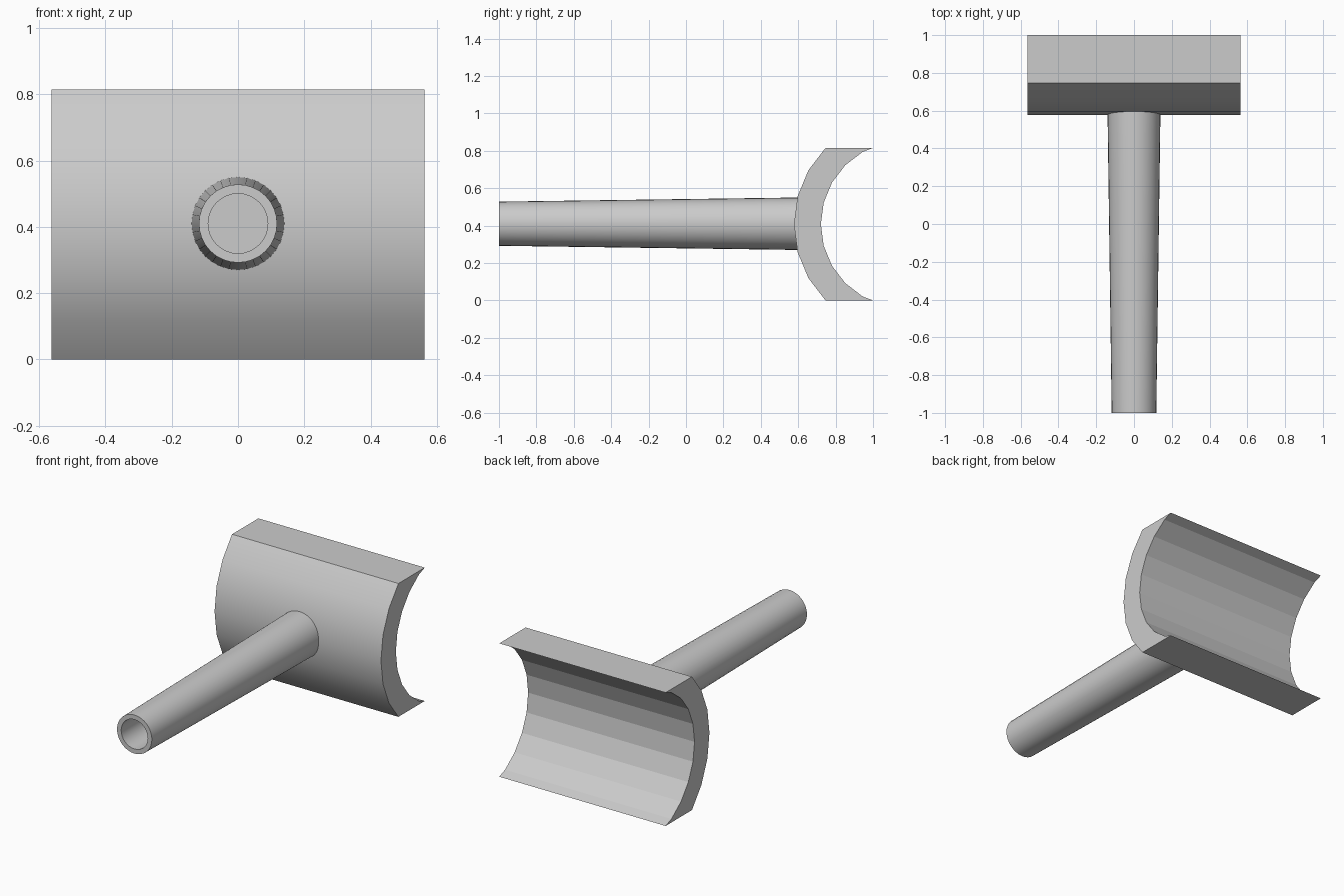
import bpy, bmesh
from math import sin, cos, pi, radians

if "Cube" in bpy.data.objects:
    bpy.data.objects.remove(bpy.data.objects["Cube"])

HALF_W, MID_Z = 0.5625, 0.4075
SIDES = 32


def finish(name, bm):
    bmesh.ops.recalc_face_normals(bm, faces=bm.faces)
    mesh = bpy.data.meshes.new(name)
    bm.to_mesh(mesh)
    bm.free()
    obj = bpy.data.objects.new(name, mesh)
    bpy.context.collection.objects.link(obj)
    bpy.ops.object.select_all(action='DESELECT')
    obj.select_set(True)
    bpy.context.view_layer.objects.active = obj
    bpy.ops.object.shade_smooth_by_angle(angle=radians(30))
    return obj


def arc(front_y, radius, steps):
    """Points of a vertical arc bulging towards the front, 15 degrees apart."""
    pts = []
    for i in range(-steps, steps + 1):
        a = radians(15 * i)
        pts.append((front_y + radius * (1 - cos(a)), MID_Z + radius * sin(a)))
    return pts


# Curved head: smooth outer arc, faceted inner arc with thin tips at the rear
outer = arc(0.577, MID_Z / sin(radians(45)), 3)
inner = [(1.0, 0.0)] + arc(0.721, 0.446, 4) + [(1.0, 2 * MID_Z)]
profile = outer + inner[::-1]

bm = bmesh.new()
cap = bm.faces.new([bm.verts.new((-HALF_W, y, z)) for y, z in profile])
ext = bmesh.ops.extrude_face_region(bm, geom=[cap], use_keep_orig=True)
moved = [v for v in ext["geom"] if isinstance(v, bmesh.types.BMVert)]
bmesh.ops.translate(bm, verts=moved, vec=(2 * HALF_W, 0, 0))
head = finish("curved_head", bm)
for p in head.data.polygons:
    if p.normal.y > -0.01:
        p.use_smooth = False

# Tapered handle with a round socket in its front end: (y, radius) stations
stations = [(0.625, 0.1405), (-1.0, 0.118), (-1.0, 0.09), (-0.4, 0.09)]
bm = bmesh.new()
rings = []
for y, r in stations:
    rings.append([bm.verts.new((r * cos(2 * pi * i / SIDES), y,
                                0.41 + r * sin(2 * pi * i / SIDES)))
                  for i in range(SIDES)])
for a, b in zip(rings, rings[1:]):
    for i in range(SIDES):
        j = (i + 1) % SIDES
        bm.faces.new((a[i], a[j], b[j], b[i]))
bm.faces.new(rings[0])
bm.faces.new(rings[-1])
finish("handle", bm)
